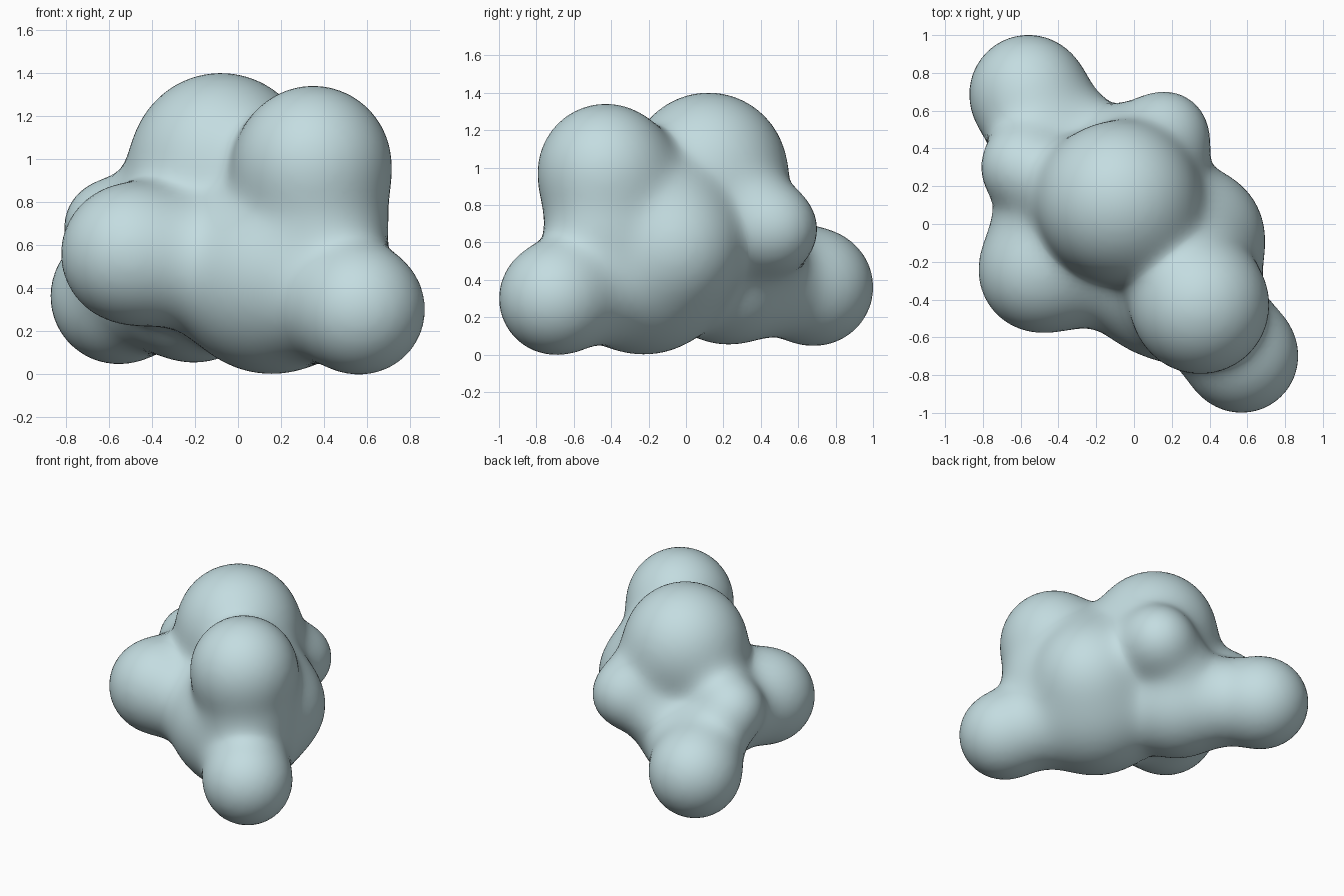
import bpy
import bmesh
from math import exp, log
from mathutils import Matrix, Vector

if "Cube" in bpy.data.objects:
    bpy.data.objects.remove(bpy.data.objects["Cube"], do_unlink=True)

# Puffs of the cloud: centre and radius
PUFFS = [
    ((-0.08, 0.12, 0.98), 0.42),    # tall crown
    ((0.35, -0.43, 0.98), 0.36),    # front crown
    ((0.57, -0.70, 0.30), 0.298),   # front foot
    ((-0.56, 0.69, 0.36), 0.31),    # back foot
    ((-0.50, -0.25, 0.56), 0.32),   # right shoulder
    ((0.34, -0.06, 0.57), 0.34),    # left shoulder
    ((0.17, 0.48, 0.67), 0.21),     # back bump
    ((-0.60, 0.30, 0.69), 0.20),    # right bump
    ((0.15, -0.22, 0.45), 0.445),   # front belly
    ((-0.20, 0.22, 0.40), 0.34),    # back belly
    # Softer puffs that fill the saddles
    ((-0.36, 0.45, 0.39), 0.26),    # back neck
    ((0.40, -0.45, 0.67), 0.27),    # front neck
    ((0.40, -0.48, 0.35), 0.26),    # front foot root
    ((0.18, -0.39, 0.50), 0.28),    # front saddle
    ((-0.26, -0.24, 0.53), 0.26),   # right shoulder root
    ((0.27, -0.10, 0.76), 0.27),    # left shoulder root
    ((-0.48, 0.03, 0.57), 0.23),    # right saddle
    ((-0.52, 0.45, 0.50), 0.19),    # back right saddle
    ((-0.04, 0.42, 0.57), 0.18),    # back saddle
    ((0.12, 0.34, 0.72), 0.22),     # back bump root
    ((-0.40, 0.21, 0.77), 0.17),    # right bump root
]
PUFFS = [(Vector(c), r) for c, r in PUFFS]
BLEND = 0.06


def distance_and_normal(p):
    """Distance to the softly blended puffs, and the outward direction."""
    total, normal = 0.0, Vector()
    for centre, radius in PUFFS:
        offset = p - centre
        length = max(offset.length, 1e-6)
        weight = exp((radius - length) / BLEND)
        total += weight
        normal += offset * (weight / length)
    return -BLEND * log(total), normal / total


# Rough cloud: overlapping balls fused into one skin
bm = bmesh.new()
for centre, radius in PUFFS:
    bmesh.ops.create_icosphere(bm, subdivisions=4, radius=radius,
                               matrix=Matrix.Translation(centre))
mesh = bpy.data.meshes.new("cloud")
bm.to_mesh(mesh)
bm.free()
cloud = bpy.data.objects.new("cloud", mesh)
bpy.context.collection.objects.link(cloud)

remesh = cloud.modifiers.new("fuse", "REMESH")
remesh.mode = "VOXEL"
remesh.voxel_size = 0.035
relax = cloud.modifiers.new("relax", "SMOOTH")
relax.factor = 0.5
relax.iterations = 8
bpy.context.view_layer.objects.active = cloud
cloud.select_set(True)
for name in ("fuse", "relax"):
    bpy.ops.object.modifier_apply(modifier=name)

# Draw the skin onto the soft blend of the puffs
for vertex in cloud.data.vertices:
    p = vertex.co.copy()
    for _ in range(6):
        gap, normal = distance_and_normal(p)
        step = max(-0.05, min(0.05, gap / max(normal.length_squared, 0.2)))
        p -= normal * step
    vertex.co = p

# Pale blue surface, smooth all over
colour = (0.55, 0.72, 0.75, 1.0)
material = bpy.data.materials.new("pale blue")
material.use_nodes = True
material.diffuse_color = colour
material.node_tree.nodes["Principled BSDF"].inputs["Base Color"].default_value = colour
cloud.data.materials.clear()
cloud.data.materials.append(material)
cloud.data.polygons.foreach_set("material_index", [0] * len(cloud.data.polygons))
cloud.data.polygons.foreach_set("use_smooth", [True] * len(cloud.data.polygons))
cloud.data.update()
